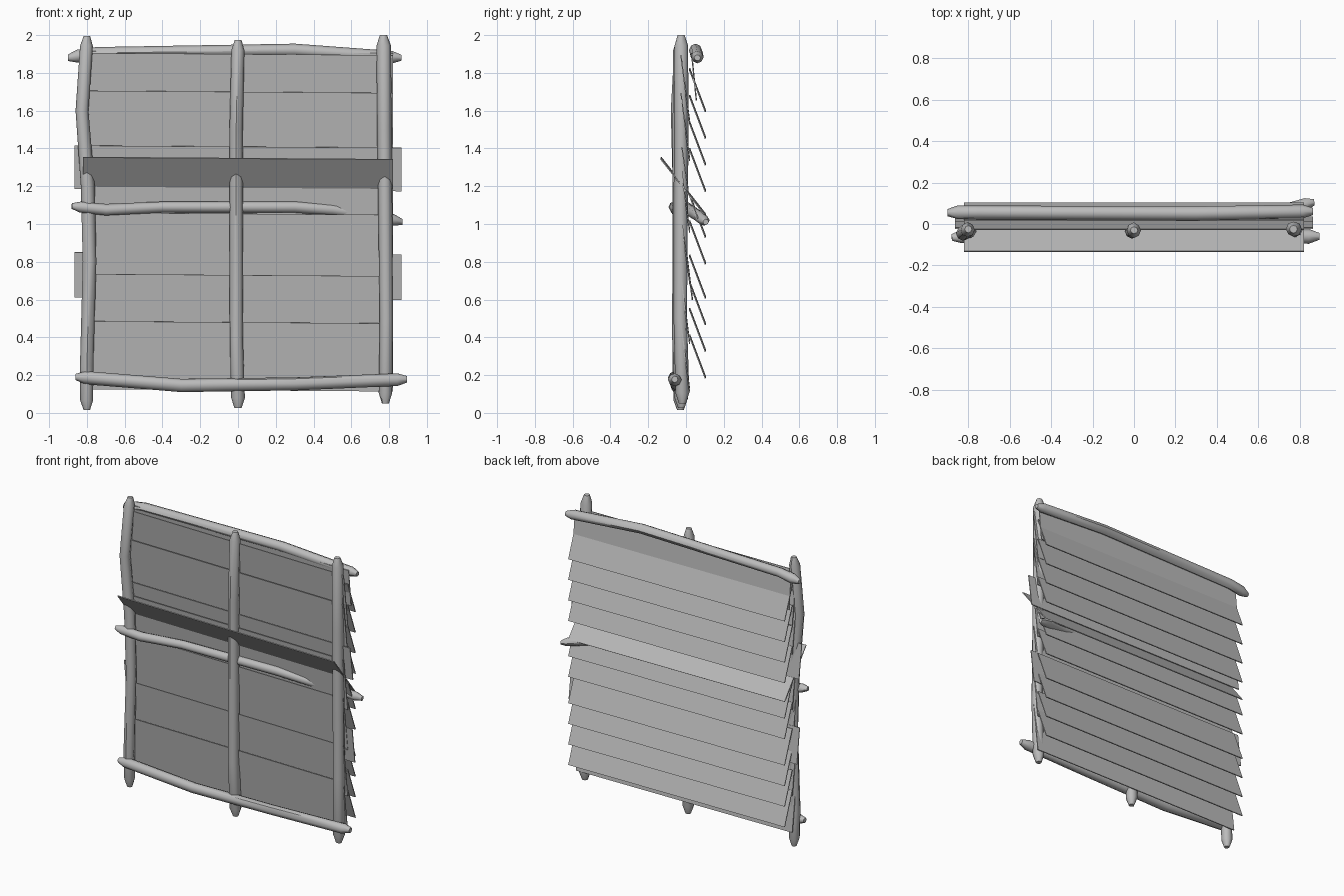
import bpy, bmesh, math, random
from mathutils import Vector

random.seed(4)
if "Cube" in bpy.data.objects:
    bpy.data.objects.remove(bpy.data.objects["Cube"], do_unlink=True)

GREY = (0.5, 0.5, 0.5, 1)
mat = bpy.data.materials.new("plain grey")
mat.use_nodes = True
mat.diffuse_color = GREY
mat.node_tree.nodes["Principled BSDF"].inputs["Base Color"].default_value = GREY


def finish(bm, name, smooth=False):
    bmesh.ops.recalc_face_normals(bm, faces=bm.faces)
    mesh = bpy.data.meshes.new(name)
    bm.to_mesh(mesh)
    bm.free()
    mesh.materials.append(mat)
    obj = bpy.data.objects.new(name, mesh)
    bpy.context.collection.objects.link(obj)
    if smooth:
        bpy.ops.object.select_all(action='DESELECT')
        obj.select_set(True)
        bpy.context.view_layer.objects.active = obj
        bpy.ops.object.shade_smooth_by_angle(angle=math.radians(50))
    return obj


def branch(name, points, radius, sides=8):
    """Rough round stick along the points, with tapered tips."""
    bm = bmesh.new()
    pts = [Vector(p) for p in points]
    first, last = pts[0], pts[-1]
    # A shoulder ring just inside each tip carries the full thickness
    near = first + (pts[1] - first).normalized() * radius * 1.5
    far = last + (pts[-2] - last).normalized() * radius * 1.5
    path = [first, near, *pts[1:-1], far, last]
    u = (last - first).cross(Vector((0, 1, 0))).normalized()
    v = (last - first).cross(u).normalized()
    rings = []
    for p in path:
        r = radius * (0.5 if p in (first, last) else 1)
        ring = []
        for i in range(sides):
            a = math.tau * i / sides
            k = r * random.uniform(0.93, 1.07)
            ring.append(bm.verts.new(p + (u * math.cos(a) + v * math.sin(a)) * k))
        rings.append(ring)
    for a, b in zip(rings, rings[1:]):
        for i in range(sides):
            j = (i + 1) % sides
            bm.faces.new((a[i], a[j], b[j], b[i]))
    bm.faces.new(rings[0])
    bm.faces.new(rings[-1])
    return finish(bm, name, True)


def slat(name, y, z, depth, drop, half=0.82, skew=0.006, thick=0.006):
    """Thin board hanging from its top edge (y, z), going back and down."""
    bm = bmesh.new()
    corners = [(-half, y, z + skew), (half, y, z - skew),
               (half, y + depth, z - drop - skew),
               (-half, y + depth, z - drop + skew)]
    face = bm.faces.new([bm.verts.new(c) for c in corners])
    out = bmesh.ops.extrude_face_region(bm, geom=[face])
    face.normal_update()
    moved = [g for g in out["geom"] if isinstance(g, bmesh.types.BMVert)]
    bmesh.ops.translate(bm, verts=moved, vec=face.normal * thick)
    return finish(bm, name)


# Upright posts
branch("right_post", [(-0.8, -0.03, 0.015), (-0.8, -0.035, 0.25), (-0.785, -0.035, 0.8),
                      (-0.795, -0.035, 1.2), (-0.825, -0.045, 1.6),
                      (-0.8, -0.025, 1.995)], 0.035)
branch("centre_post", [(0, -0.025, 0.025), (-0.01, -0.035, 0.4),
                       (-0.01, -0.035, 1.5), (0, -0.03, 1.975)], 0.036)
branch("left_post", [(0.78, -0.02, 0.05), (0.785, -0.03, 0.5),
                     (0.775, -0.025, 1.5), (0.77, -0.025, 2)], 0.037)

# Crossing rails
branch("top_rail", [(-0.9, 0.055, 1.88), (-0.75, 0.055, 1.905),
                    (0.3, 0.05, 1.92), (0.865, 0.06, 1.88)], 0.033)
branch("middle_rail", [(-0.88, -0.065, 1.095), (-0.7, -0.05, 1.075),
                       (-0.4, -0.025, 1.09), (0.3, -0.005, 1.09),
                       (0.5, 0.015, 1.075), (0.72, 0.065, 1.045),
                       (0.87, 0.105, 1.01)], 0.03)
branch("bottom_rail", [(-0.86, -0.06, 0.19), (-0.3, -0.05, 0.145),
                       (0.3, -0.05, 0.155), (0.895, -0.06, 0.178)], 0.034)

# Evenly stepped louvre slats on the back, the middle pair set a little higher
for i in range(11):
    if i != 6:
        lift = 0.04 if i in (4, 5) else 0
        slat(f"louvre_{i + 1}", 0.022, 0.41 + 0.141 * i + lift, 0.083, 0.22)

# Steep overlapping boards on the front
for i, top in enumerate((1.9, 1.7, 1.32, 1.055, 0.73, 0.48)):
    slat(f"front_board_{i + 1}", -0.024, top, 0.046, 0.36)

# Two wider boards that stick out past the posts
slat("upper_wide_board", -0.018, 1.41, 0.032, 0.23, half=0.865)
slat("lower_wide_board", 0.006, 0.845, 0.03, 0.24, half=0.865)

# Closing board under the top rail
slat("top_back_board", 0.032, 1.91, 0.025, 0.25)

# Loose board poking through the panel
slat("loose_board", -0.13, 1.35, 0.235, 0.3)
